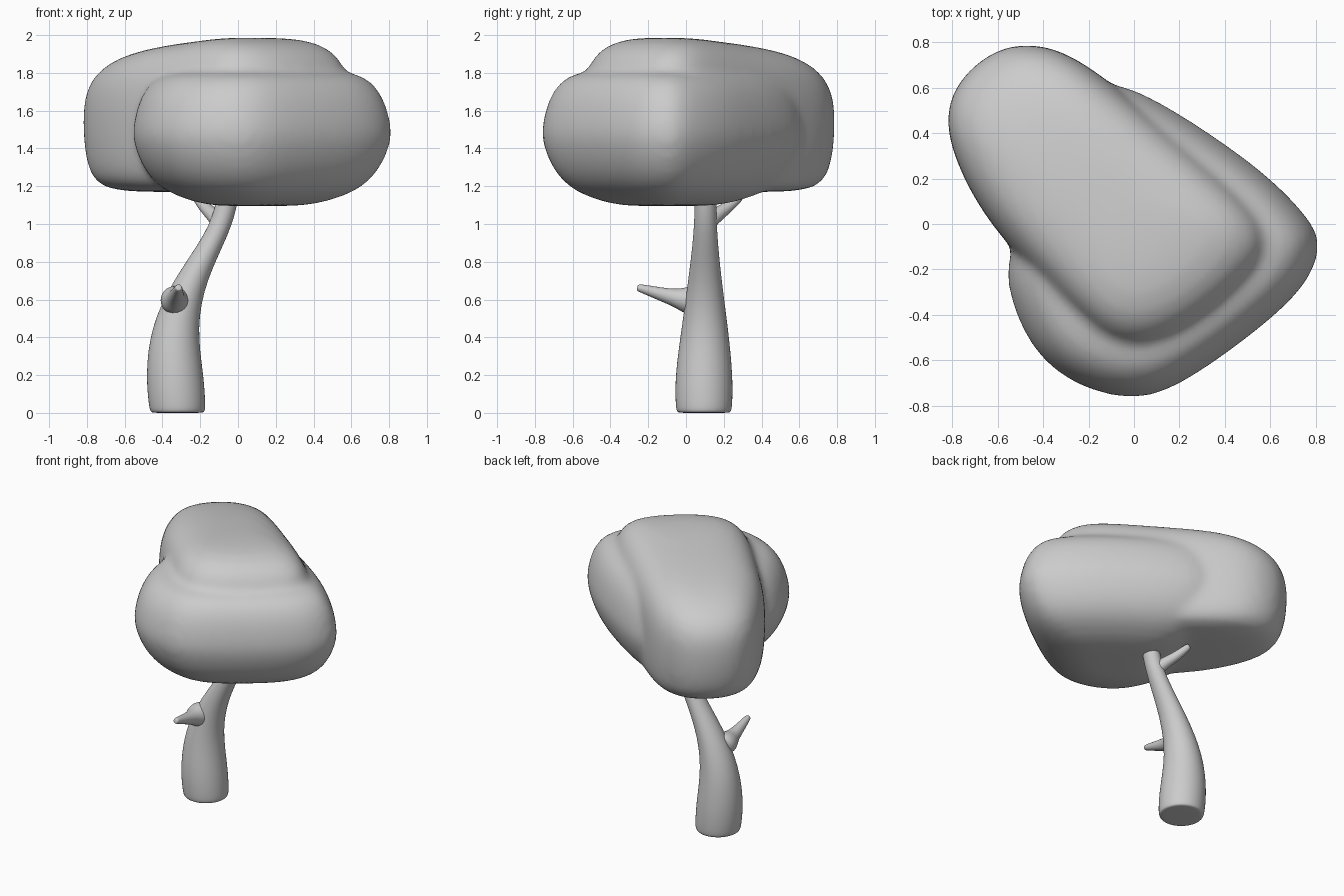
import bpy, bmesh
from math import cos, sin, pi
from mathutils import Vector

if "Cube" in bpy.data.objects:
    bpy.data.objects.remove(bpy.data.objects["Cube"])


def loft(bm, rings):
    """Skin rings of points and close both ends with fans."""
    loops = [[bm.verts.new(p) for p in ring] for ring in rings]
    n = len(loops[0])
    for a, b in zip(loops, loops[1:]):
        for i in range(n):
            j = (i + 1) % n
            bm.faces.new((a[i], a[j], b[j], b[i]))
    for loop, flip in ((loops[0], True), (loops[-1], False)):
        mid = bm.verts.new(sum((v.co for v in loop), Vector()) / n)
        for i in range(n):
            f = (loop[i], loop[(i + 1) % n], mid)
            bm.faces.new(f[::-1] if flip else f)


def finish(bm, name):
    bmesh.ops.recalc_face_normals(bm, faces=bm.faces)
    for f in bm.faces:
        f.smooth = True
    me = bpy.data.meshes.new(name)
    bm.to_mesh(me)
    bm.free()
    ob = bpy.data.objects.new(name, me)
    bpy.context.collection.objects.link(ob)
    return ob


def tube(name, path, axis, n=10):
    """Tapered limb: path of (x, y, z, radius), rings square to axis."""
    q = Vector(axis).to_track_quat('Z', 'Y')
    rings = [[Vector(p[:3]) + q @ Vector((cos(2 * pi * i / n), sin(2 * pi * i / n), 0)) * p[3]
              for i in range(n)] for p in path]
    bm = bmesh.new()
    loft(bm, rings)
    ob = finish(bm, name)
    ob.modifiers.new("round", 'SUBSURF').levels = 2
    ob.modifiers["round"].render_levels = 2
    return ob


def lobe(bm, outline, centre, profile, tilt=(0, 0)):
    """Foliage lobe: plan outline scaled by a (scale, z) profile, tilted on top."""
    c = Vector(centre)
    rings = []
    for s, z in profile:
        ring = []
        for p in outline:
            d = (Vector(p) - c) * s
            k = max(0, min(1, (z - 1.5) / 0.4))
            ring.append((c.x + d.x, c.y + d.y, z + k * d.dot(Vector(tilt))))
        rings.append(ring)
    loft(bm, rings)


# Crown: long upper lobe and lower lobe wrapping the front right, fused
bm = bmesh.new()
lobe(bm, [(-.83, .42), (-.8, .58), (-.7, .7), (-.57, .78), (-.41, .79), (-.22, .72), (.15, .41),
          (.5, .12), (.63, -.06), (.56, -.23), (.25, -.49), (0, -.58), (-.2, -.48),
          (-.47, -.18), (-.63, 0), (-.75, .2)],
     (-.1, .1),
     [(.3, 1.17), (.65, 1.17), (.86, 1.19), (.96, 1.26), (1, 1.4), (1.01, 1.55), (1, 1.72),
      (.91, 1.86), (.7, 1.94), (.4, 1.965), (.15, 1.97)],
     (.05, -.075))
lobe(bm, [(.83, -.1), (.79, .01), (.6, .21), (.35, .39), (.1, .55), (-.15, .66), (-.32, .5),
          (-.5, 0), (-.56, -.16), (-.56, -.3), (-.46, -.55), (-.28, -.71), (0, -.79),
          (.22, -.71), (.6, -.43), (.77, -.26)],
     (.1, -.1),
     [(.2, 1.095), (.4, 1.1), (.57, 1.13), (.76, 1.18), (.91, 1.28), (1, 1.43), (1, 1.52),
      (.95, 1.66), (.85, 1.76), (.7, 1.81), (.3, 1.82)])
crown = finish(bm, "crown")
m = crown.modifiers.new("round", 'SUBSURF')
m.levels = m.render_levels = 2
m = crown.modifiers.new("fuse", 'REMESH')
m.mode = 'VOXEL'
m.voxel_size = 0.025
m.use_smooth_shade = True
m = crown.modifiers.new("soften", 'SMOOTH')
m.factor = 0.5
m.iterations = 10

# Trunk: leaning, tapering up into the crown
tube("trunk", [(-.32, .095, 0, .135), (-.32, .095, .005, .15), (-.322, .095, .04, .157),
               (-.335, .095, .2, .16), (-.342, .1, .45, .128), (-.26, .1, .7, .092),
               (-.1, .103, .96, .062), (-.055, .103, 1.12, .06), (-.03, .103, 1.3, .055)],
     (0, 0, 1), 12)

# Branch stubs: one low at the front, one high at the back
tube("front_branch", [(-.33, .08, .59, .09), (-.335, .01, .6, .085), (-.33, -.04, .605, .056),
                      (-.325, -.12, .625, .04), (-.315, -.24, .66, .024),
                      (-.314, -.258, .664, .018)], (.06, -1, .25), 8)
tube("back_branch", [(-.09, .1, .99, .05), (-.12, .15, 1.04, .045), (-.17, .21, 1.08, .035),
                     (-.21, .27, 1.13, .028), (-.225, .29, 1.15, .022)], (-.5, .7, .55), 8)
